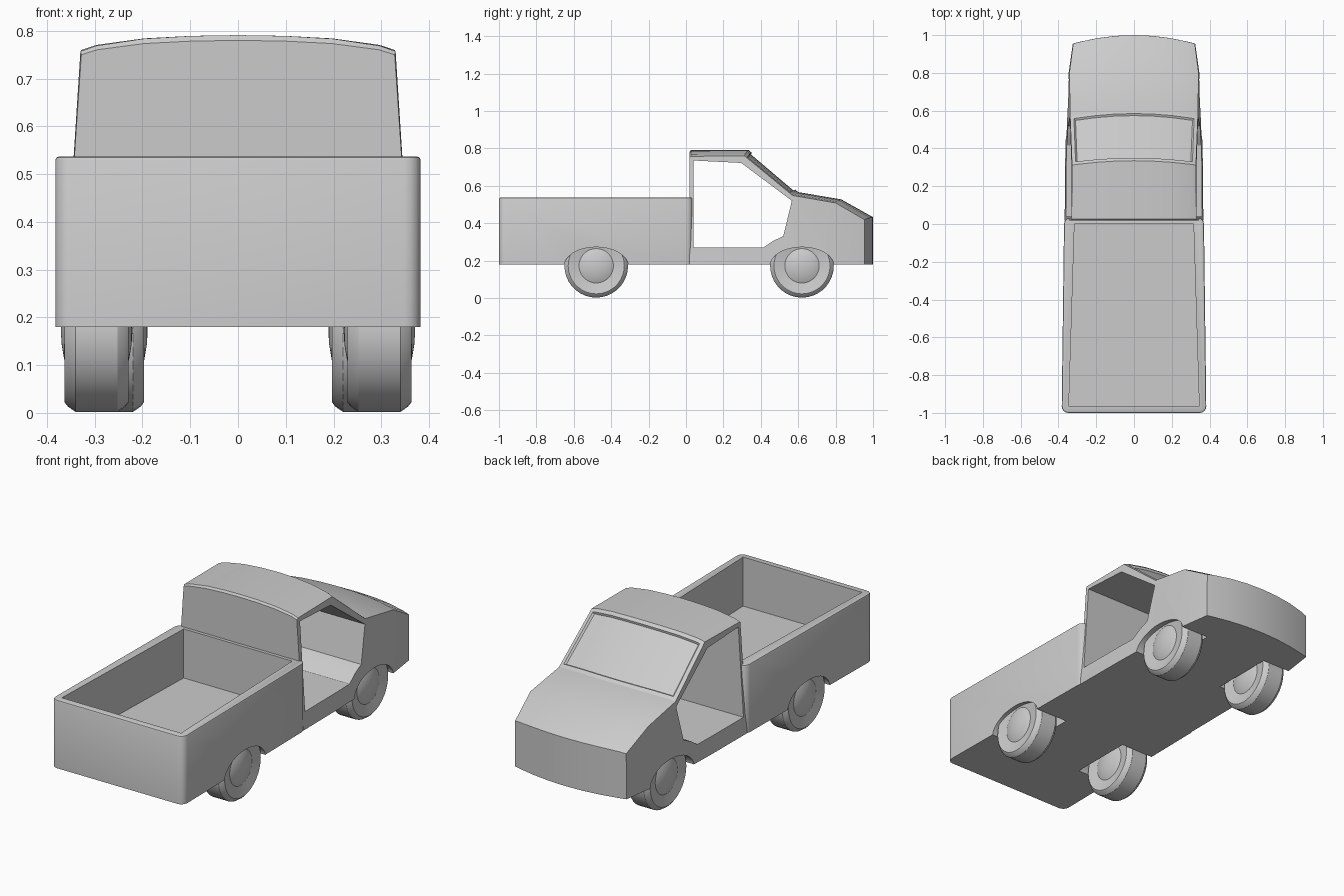
import bpy, bmesh, math
from mathutils import Vector

if "Cube" in bpy.data.objects:
    bpy.data.objects.remove(bpy.data.objects["Cube"])


def finish(bm, name, angle=30):
    bmesh.ops.recalc_face_normals(bm, faces=bm.faces)
    me = bpy.data.meshes.new(name)
    bm.to_mesh(me)
    bm.free()
    ob = bpy.data.objects.new(name, me)
    bpy.context.collection.objects.link(ob)
    smooth(ob, angle)
    return ob


def smooth(ob, angle=30):
    bpy.ops.object.select_all(action='DESELECT')
    bpy.context.view_layer.objects.active = ob
    ob.select_set(True)
    bpy.ops.object.shade_smooth_by_angle(angle=math.radians(angle))


def prism(points, axis, lo, hi):
    """bmesh prism: polygon in the plane normal to axis ('x': y,z / 'z': x,y)."""
    bm = bmesh.new()
    place = (lambda a, b, t: (t, a, b)) if axis == 'x' else (lambda a, b, t: (a, b, t))
    f = bm.faces.new([bm.verts.new(place(a, b, lo)) for a, b in points])
    ext = bmesh.ops.extrude_face_region(bm, geom=[f])
    move = Vector((hi - lo, 0, 0)) if axis == 'x' else Vector((0, 0, hi - lo))
    bmesh.ops.translate(bm, vec=move, verts=[g for g in ext['geom'] if isinstance(g, bmesh.types.BMVert)])
    return bm


def cut(ob, bm):
    cutter = finish(bm, 'cutter')
    cutter.hide_render = True
    m = ob.modifiers.new('cut', 'BOOLEAN')
    m.operation, m.solver, m.object = 'DIFFERENCE', 'EXACT', cutter
    bpy.context.view_layer.objects.active = ob
    bpy.ops.object.modifier_apply(modifier=m.name)
    bpy.data.objects.remove(cutter)


def cut_arches(ob, yc):
    arch = [(yc + 0.172 * math.cos(a), 0.17 + 0.102 * math.sin(a))
            for a in [2 * math.pi * i / 32 for i in range(32)]]
    for lo, hi in ((0.185, 0.5), (-0.5, -0.185)):
        cut(ob, prism(arch, 'x', lo, hi))


REAR_Y, FRONT_Y, FLOOR = -0.48, 0.62, 0.18

# Cargo bed: rounded tapered box with a pocket
bm = prism([(-0.383, -1), (0.383, -1), (0.37, 0.035), (-0.37, 0.035)], 'z', FLOOR, 0.537)
uprights = [e for e in bm.edges if abs(e.verts[0].co.z - e.verts[1].co.z) > 0.1]
bmesh.ops.bevel(bm, geom=uprights, offset=0.035, segments=4, profile=0.5, affect='EDGES')
rim = [e for e in bm.edges if all(v.co.z > 0.53 for v in e.verts)]
bmesh.ops.bevel(bm, geom=rim, offset=0.008, segments=2, profile=0.5, affect='EDGES')
bed = finish(bm, 'cargo_bed')
cut(bed, prism([(-0.345, -0.965), (0.345, -0.965), (0.315, 0), (-0.315, 0)], 'z', 0.28, 0.7))
cut_arches(bed, REAR_Y)
smooth(bed)

# Cab and hood: lofted crowned cross-sections
# (y centre, y side, z centre, z side, half width top, half width bottom)
stations = [
    (0.018, 0.018, 0.780, 0.750, 0.328, 0.367),
    (0.026, 0.026, 0.791, 0.757, 0.330, 0.367),
    (0.335, 0.312, 0.791, 0.760, 0.328, 0.365),
    (0.600, 0.570, 0.566, 0.548, 0.338, 0.358),
    (0.830, 0.800, 0.527, 0.508, 0.342, 0.346),
    (1.000, 0.955, 0.432, 0.418, 0.322, 0.324),
]
fr = [-1, -0.9, -0.6, -0.3, 0, 0.3, 0.6, 0.9, 1]
bm = bmesh.new()
tops, bots = [], []
for yc, ys, zc, zs, wt, wb in stations:
    tops.append([bm.verts.new((f * wt, yc - (yc - ys) * f * f,
                               zc - (zc - zs) * (0.6 * f * f + 0.4 * f ** 8))) for f in fr])
    bots.append([bm.verts.new((f * wb, yc - (yc - ys) * f * f, FLOOR)) for f in fr])
glass = []
n = len(fr)
for s in range(len(stations) - 1):
    for i in range(n - 1):
        t = bm.faces.new((tops[s][i], tops[s][i + 1], tops[s + 1][i + 1], tops[s + 1][i]))
        bm.faces.new((bots[s][i], bots[s + 1][i], bots[s + 1][i + 1], bots[s][i + 1]))
        if s == 2:
            glass.append(t)
    for i in (0, n - 1):
        bm.faces.new((tops[s][i], tops[s + 1][i], bots[s + 1][i], bots[s][i]))
for s in (0, len(stations) - 1):
    for i in range(n - 1):
        bm.faces.new((tops[s][i], bots[s][i], bots[s][i + 1], tops[s][i + 1]))
bmesh.ops.recalc_face_normals(bm, faces=bm.faces)
# Recessed windscreen
bmesh.ops.inset_region(bm, faces=glass, thickness=0.02, use_even_offset=True)
bmesh.ops.inset_region(bm, faces=glass, thickness=0.006, depth=-0.01, use_even_offset=True)
cab = finish(bm, 'cab_and_hood', 25)

# Open doorway running through the cab
door = [(0.04, 0.27), (0.415, 0.27), (0.465, 0.305), (0.52, 0.33), (0.566, 0.52),
        (0.295, 0.722), (0.04, 0.735)]
cut(cab, prism(door, 'x', -0.6, 0.6))
cut_arches(cab, FRONT_Y)
smooth(cab, 25)


# Wheels: lathed tyre with a domed hub on both faces, tucked under the arches
def wheel(name, x, y):
    half = [(0.075, 0), (0.073, 0.03), (0.068, 0.06), (0.058, 0.088), (0.056, 0.092),
            (0.067, 0.15), (0.06, 0.159), (0.044, 0.17)]
    outline = half + [(-a, r) for a, r in reversed(half)]
    bm = bmesh.new()
    vs = [bm.verts.new((a, 0, r)) for a, r in outline]
    es = [bm.edges.new(p) for p in zip(vs, vs[1:])]
    bmesh.ops.spin(bm, geom=vs + es, cent=(0, 0, 0), axis=(1, 0, 0),
                   angle=2 * math.pi, steps=36)
    bmesh.ops.remove_doubles(bm, verts=bm.verts, dist=1e-4)
    bmesh.ops.translate(bm, vec=(x, y, 0.172), verts=bm.verts)
    bmesh.ops.bisect_plane(bm, geom=bm.verts[:] + bm.edges[:] + bm.faces[:],
                           plane_co=(0, 0, 0.274), plane_no=(0, 0, 1), clear_outer=True)
    bmesh.ops.holes_fill(bm, edges=[e for e in bm.edges if e.is_boundary])
    finish(bm, name, 30)


for side, sx in (('left', -1), ('right', 1)):
    wheel('rear_wheel_' + side, sx * 0.296, REAR_Y)
    wheel('front_wheel_' + side, sx * 0.264, FRONT_Y)
